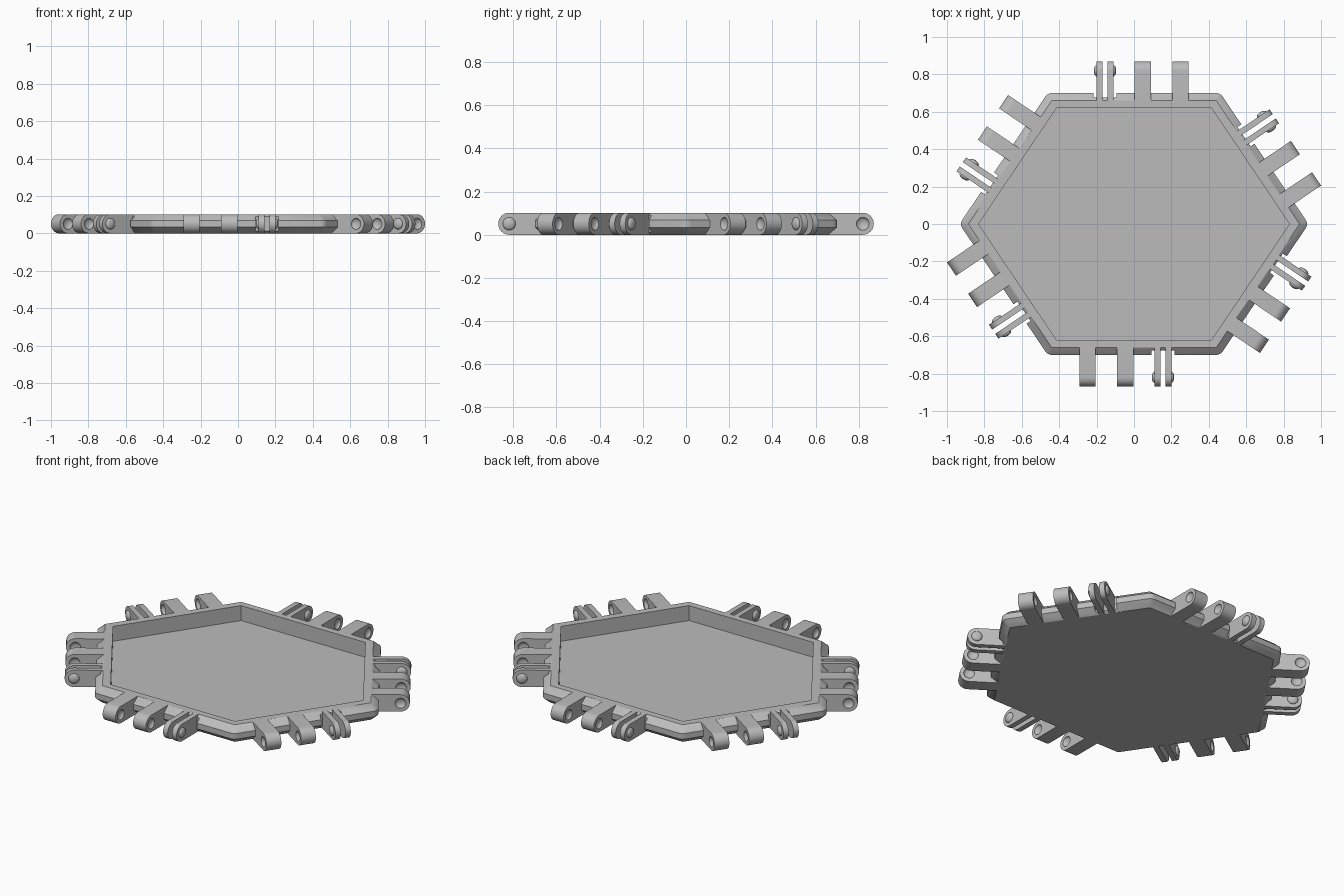
import bpy, bmesh, math
from mathutils import Matrix, Vector

if "Cube" in bpy.data.objects:
    bpy.data.objects.remove(bpy.data.objects["Cube"], do_unlink=True)

HEIGHT = 0.102
RADIUS = HEIGHT / 2
PIVOT = 0.21 - RADIUS          # hinge axis, measured out from the rim edge
CORNERS = [Vector(p) for p in ((-0.44, 0.66), (0.44, 0.66), (0.885, 0),
                               (0.44, -0.66), (-0.44, -0.66), (-0.885, 0))]

grey = bpy.data.materials.new("plain_grey")
grey.use_nodes = True
grey.diffuse_color = (0.5, 0.5, 0.5, 1)
grey.node_tree.nodes["Principled BSDF"].inputs["Base Color"].default_value = (0.5, 0.5, 0.5, 1)


def make_object(name, bm):
    bmesh.ops.recalc_face_normals(bm, faces=bm.faces[:])
    mesh = bpy.data.meshes.new(name)
    bm.to_mesh(mesh)
    bm.free()
    mesh.materials.append(grey)
    obj = bpy.data.objects.new(name, mesh)
    bpy.context.collection.objects.link(obj)
    return obj


def activate(obj):
    bpy.ops.object.select_all(action='DESELECT')
    obj.select_set(True)
    bpy.context.view_layer.objects.active = obj


def cut(obj, cutter):
    activate(obj)
    mod = obj.modifiers.new("cut", 'BOOLEAN')
    mod.operation, mod.solver, mod.object = 'DIFFERENCE', 'EXACT', cutter
    bpy.ops.object.modifier_apply(modifier=mod.name)
    bpy.data.objects.remove(cutter, do_unlink=True)


def smooth(obj):
    activate(obj)
    bpy.ops.object.shade_smooth_by_angle(angle=math.radians(32))


def edge_frame(k):
    """Matrix at the middle of rim edge k: x along the edge, y outward."""
    a, b = CORNERS[k], CORNERS[(k + 1) % 6]
    t, mid = (b - a).normalized(), (a + b) / 2
    return Matrix(((t.x, -t.y, 0, mid.x), (t.y, t.x, 0, mid.y), (0, 0, 1, 0), (0, 0, 0, 1)))


def add_box(bm, size, matrix):
    bmesh.ops.create_cube(bm, size=1, matrix=matrix @ Matrix.Diagonal((*size, 1)))


def add_tab(bm, x0, x1):
    """Hinge lug with a round tip, extruded along x."""
    pts = [(-0.015, 0), (-0.015, HEIGHT)]
    for i in range(17):
        a = math.pi * (0.5 - i / 16)
        pts.append((PIVOT + RADIUS * math.cos(a), RADIUS + RADIUS * math.sin(a)))
    face = bm.faces.new([bm.verts.new((x0, y, z)) for y, z in pts])
    ext = bmesh.ops.extrude_face_region(bm, geom=[face], use_keep_orig=True)
    moved = [v for v in ext["geom"] if isinstance(v, bmesh.types.BMVert)]
    bmesh.ops.translate(bm, verts=moved, vec=(x1 - x0, 0, 0))


def add_button(bm, x, depth, radius):
    m = Matrix.Translation((x, PIVOT, RADIUS)) @ Matrix.Diagonal((depth, radius, radius, 1))
    m = m @ Matrix.Rotation(math.pi / 2, 4, 'Y')
    bmesh.ops.create_uvsphere(bm, u_segments=20, v_segments=12, radius=1, matrix=m)


def ring(bm, scale, offset, z):
    """Hexagon ring; an offset gives it rounded corners."""
    verts = []
    for k, corner in enumerate(CORNERS):
        n0, n1 = (edge_frame(j).col[1].to_2d() for j in ((k - 1) % 6, k))
        for i in range(4):
            p = corner * scale + n0.lerp(n1, i / 3).normalized() * offset
            verts.append(bm.verts.new((p.x, p.y, z)))
    return verts


# Hexagonal tray with chamfered outer rim and recessed floor
bm = bmesh.new()
rings = [ring(bm, *r) for r in ((1, 0, 0), (1, 0.04, 0.034), (1, 0.04, 0.068),
                                (1, 0, HEIGHT), (0.94, 0, HEIGHT), (0.94, 0, 0.012))]
for low, high in zip(rings, rings[1:]):
    for i in range(len(low)):
        j = (i + 1) % len(low)
        bm.faces.new((low[i], low[j], high[j], high[i]))
bm.faces.new(rings[0])
bm.faces.new(rings[-1])
bmesh.ops.remove_doubles(bm, verts=bm.verts[:], dist=0.0001)
tray = make_object("tray", bm)

# Relief notches in the rim around each split clip
bm = bmesh.new()
for k in range(6):
    add_box(bm, (0.124, 0.06, 0.3), edge_frame(k) @ Matrix.Translation((-0.155, 0.045, 0.05)))
cut(tray, make_object("notch_cutter", bm))
smooth(tray)

# Solid hinge lug with a round dimple on both sides
bm = bmesh.new()
add_tab(bm, -0.043, 0.043)
lug = make_object("solid_lug", bm)
bm = bmesh.new()
for side in (-1, 1):
    add_button(bm, side * 0.043, 0.016, 0.03)
cut(lug, make_object("dimple_cutter", bm))
smooth(lug)

# Split clip: two thin plates with outward buttons
bm = bmesh.new()
for side in (-1, 1):
    add_tab(bm, side * 0.014, side * 0.045)
    add_button(bm, side * 0.045, 0.015, 0.03)
clip = make_object("split_clip", bm)
smooth(clip)

# Repeat the clip and two lugs on every edge
for k in range(6):
    for part, x in ((clip, -0.155), (lug, 0.047), (lug, 0.249)):
        copy = part.copy()
        copy.name = part.name.split(".")[0] + "_copy"
        copy.matrix_world = edge_frame(k) @ Matrix.Translation((x, 0, 0))
        bpy.context.collection.objects.link(copy)
for part in (clip, lug):
    bpy.data.objects.remove(part, do_unlink=True)
